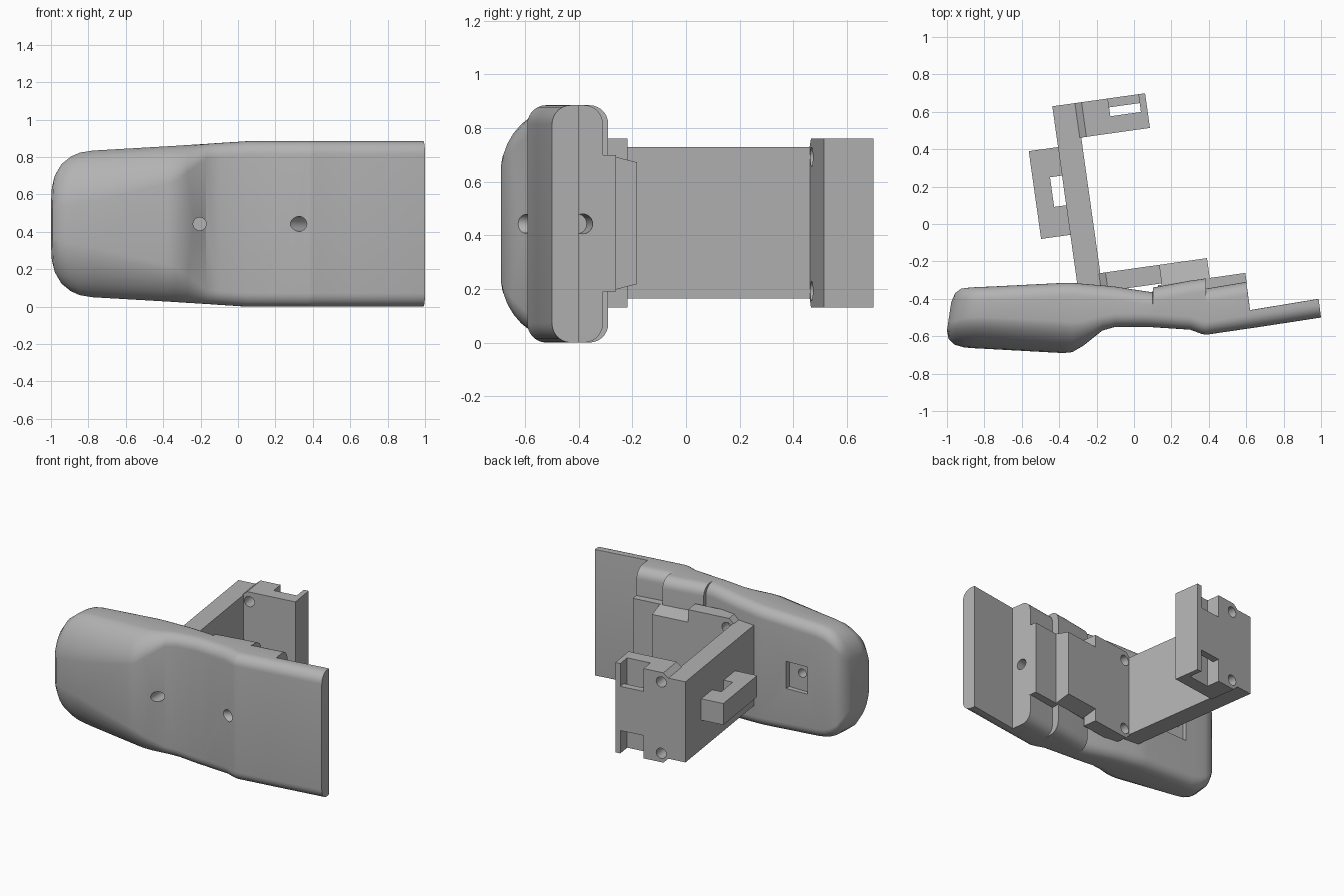
import bpy, bmesh, math
from mathutils import Vector

if "Cube" in bpy.data.objects:
    bpy.data.objects.remove(bpy.data.objects["Cube"], do_unlink=True)

ZC = 0.4425
TILT = math.radians(8)

grey = bpy.data.materials.new("plain_grey")
grey.use_nodes = True
COLOUR = (0.45, 0.45, 0.45, 1)
grey.diffuse_color = COLOUR
grey.node_tree.nodes["Principled BSDF"].inputs["Base Color"].default_value = COLOUR


def finish(name, bm, tilt=0.0):
    bmesh.ops.recalc_face_normals(bm, faces=bm.faces[:])
    mesh = bpy.data.meshes.new(name)
    bm.to_mesh(mesh)
    bm.free()
    mesh.materials.append(grey)
    obj = bpy.data.objects.new(name, mesh)
    obj.rotation_euler.z = tilt
    bpy.context.collection.objects.link(obj)
    return obj


def loft(name, rings, tilt=0.0):
    """Skin a list of equal point rings and cap both ends."""
    bm = bmesh.new()
    loops = [[bm.verts.new(p) for p in ring] for ring in rings]
    n = len(loops[0])
    for a, b in zip(loops, loops[1:]):
        for i in range(n):
            j = (i + 1) % n
            bm.faces.new((a[i], a[j], b[j], b[i]))
    bm.faces.new(loops[0])
    bm.faces.new(loops[-1])
    return finish(name, bm, tilt)


def block(name, u, v, z, taper=0.0):
    """Box in the tilted frame; taper narrows its height at the far v side."""
    rings = []
    for vv, t in ((v[0], 0), (v[1], taper)):
        rings.append([(u[0], vv, z[0] + t), (u[1], vv, z[0] + t),
                      (u[1], vv, z[1] - t), (u[0], vv, z[1] - t)])
    return loft(name, rings, TILT)


def drill(radius, start, direction, depth, tilt=0.0):
    d = Vector(direction).normalized()
    bm = bmesh.new()
    bmesh.ops.create_cone(bm, cap_ends=True, segments=24, radius1=radius,
                          radius2=radius, depth=depth)
    bmesh.ops.rotate(bm, verts=bm.verts[:], matrix=d.to_track_quat('Z', 'Y').to_matrix())
    bmesh.ops.translate(bm, verts=bm.verts[:], vec=Vector(start) + d * depth / 2)
    return finish("hole_cutter", bm, tilt)


def cut(obj, cutters):
    bpy.context.view_layer.objects.active = obj
    for c in cutters:
        m = obj.modifiers.new("cut", 'BOOLEAN')
        m.operation = 'DIFFERENCE'
        m.solver = 'EXACT'
        m.object = c
        c.hide_render = True
        bpy.ops.object.modifier_apply(modifier=m.name)
    for c in cutters:
        bpy.data.objects.remove(c, do_unlink=True)


# Shell cross-section: rounded front corners, rounded back corners
def section(x, back, front, half, flat, depth, radius):
    pts = []
    steps = 7
    power = 1.2 if x < -0.2 else 1.0
    for i in range(steps + 1):
        t = i / steps * math.pi / 2
        c, s = max(math.cos(t), 0) ** power, math.sin(t) ** power
        pts.append((front + depth * (1 - c), flat + (half - flat) * s))
    for i in range(steps + 1):
        t = i / steps * math.pi / 2
        pts.append((back - radius + radius * math.sin(t),
                    half - radius + radius * math.cos(t)))
    pts += [(y, -z) for y, z in reversed(pts)]

    # end faces lean slightly
    def lean(y):
        if x < -0.75:
            return 0.15 * (y + 0.57) * (-0.75 - x) / 0.25
        return -0.13 * (y + 0.5) if x > 0.5 else 0
    return [(x + lean(y), y, ZC + z) for y, z in pts]


H = 0.4425
shell_sections = [
    # x, back, front, half height, flat half height, corner depth, back radius
    (-1.0, -.42, -.57, .20, .06, .04, .04),
    (-.985, -.37, -.615, .26, .08, .09, .05),
    (-.95, -.345, -.645, .32, .09, .13, .06),
    (-.90, -.34, -.66, .36, .10, .16, .07),
    (-.85, -.337, -.664, .381, .11, .165, .07),
    (-.78, -.335, -.668, .392, .12, .17, .07),
    (-.38, -.315, -.69, .415, .215, .17, .07),
    (-.33, -.315, -.685, .418, .23, .16, .07),
    (-.27, -.32, -.65, .422, .275, .13, .07),
    (-.17, -.328, -.57, .428, .35, .08, .07),
    (-.10, -.335, -.55, .433, .36, .07, .07),
    (.05, -.358, -.55, H, .37, .07, .07),
    (.10, -.365, -.552, H, .37, .07, .07),
    (.101, -.34, -.552, H, .37, .07, .07),
    (.30, -.303, -.565, H, .37, .07, .07),
    (.36, -.295, -.587, H, .37, .07, .07),
    (.385, -.29, -.592, H, .37, .07, .07),
    (.386, -.345, -.592, H, .37, .07, .07),
    (.42, -.34, -.587, H, .37, .07, .07),
    (.625, -.31, -.556, H, .37, .07, .07),
    (.626, -.46, -.556, H, .37, .07, .003),
    (1.0, -.40, -.50, H, .37, .07, .003),
]
shell = loft("shell", [section(*s) for s in shell_sections])

# Shell holes and the square pocket on its back
pocket = block("pocket_cutter", (-.71, -.55), (-.36, -.05), (.35, .54))
pocket.rotation_euler.z = 0
cut(shell, [
    pocket,
    drill(.03, (-.65, -.34, .47), (0, -1, 0), .14),
    drill(.035, (-.205, -.75, ZC), (0, 1, 0), .3),
    drill(.04, (.25, -.65, ZC), (1, 1, 0), .24),
    drill(.037, (.7, -.372, ZC), (-1, -.14, 0), .25),
])

# Arm with a loop on its outer side
arm = block("arm", (-.345, -.215), (-.31, .684), (.165, .73))
side_loop = block("side_loop", (-.503, -.344), (-.01, .464), (.37, .52))
cut(side_loop, [block("slot_cutter", (-.41, -.2), (.15, .31), (.2, .7))])


# Wide plates at both ends of the arm, flared where they meet it
def flared_plate(name, end, v0, v1):
    outline = [(-.223, .165), (-.187, .13), (end, .13),
               (end, .76), (-.187, .76), (-.223, .73)]
    obj = loft(name, [[(u, v, z) for u, z in outline] for v in (v0, v1)], TILT)
    return obj


def screw_holes(v0, depth):
    return [drill(.036, (-.172, v0, ZC + s * .25), (0, 1, 0), depth, TILT) for s in (-1, 1)]


clip = flared_plate("clip", .156, .497, .684)
notches = [block("notch_cutter", (-.045, .12), (.6, .8), z)
           for z in ((0, .29), (.6, .9))]
cut(clip, screw_holes(.4, .4)
    + [block("slot_cutter", (-.045, .12), (.588, .636), (0, 1))] + notches)

foot_plate = flared_plate("foot_plate", .105, -.335, -.235)
cut(foot_plate, screw_holes(-.32, .2))

# Seat blocks between foot plate and shell
block("seat_base", (.08, .553), (-.40, -.342), (.19, .70))
block("seat_block", (.10, .361), (-.345, -.235), (.19, .70), .028)

# Smooth the rounded parts, keep the edges sharp
bpy.ops.object.select_all(action='DESELECT')
for obj in (shell, clip, foot_plate):
    obj.select_set(True)
bpy.context.view_layer.objects.active = shell
bpy.ops.object.shade_smooth_by_angle(angle=math.radians(35))
